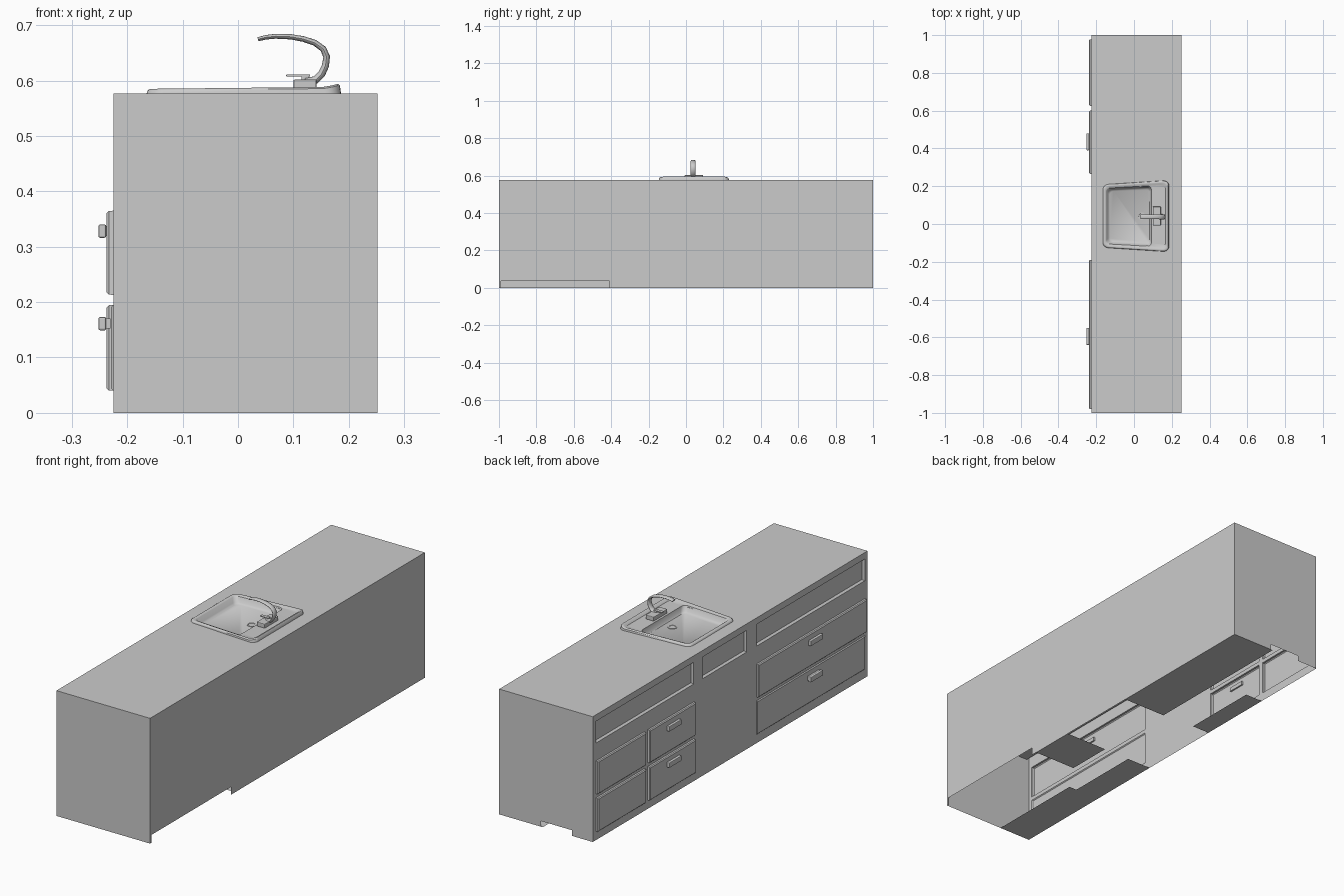
import bpy, bmesh, math
from mathutils import Vector

if "Cube" in bpy.data.objects:
    bpy.data.objects.remove(bpy.data.objects["Cube"])

X0, X1, TOP, SHELF = -0.225, 0.252, 0.577, 0.41
YC = 0.042  # sink and tap centre line


def finish(name, bm, smooth=False):
    me = bpy.data.meshes.new(name)
    bm.to_mesh(me)
    bm.free()
    ob = bpy.data.objects.new(name, me)
    bpy.context.collection.objects.link(ob)
    if smooth:
        bpy.ops.object.select_all(action='DESELECT')
        ob.select_set(True)
        bpy.context.view_layer.objects.active = ob
        bpy.ops.object.shade_smooth_by_angle(angle=math.radians(40))
    return ob


def sheets(name, polys):
    bm = bmesh.new()
    for p in polys:
        bm.faces.new([bm.verts.new(v) for v in p])
    return finish(name, bm)


def loft(name, loops, cap_start=True):
    bm = bmesh.new()
    rings = [[bm.verts.new(p) for p in lp] for lp in loops]
    n = len(rings[0])
    for a, b in zip(rings, rings[1:]):
        for i in range(n):
            j = (i + 1) % n
            bm.faces.new((a[i], a[j], b[j], b[i]))
    if cap_start:
        bm.faces.new(rings[0][::-1])
    bm.faces.new(rings[-1])
    if cap_start:
        bmesh.ops.recalc_face_normals(bm, faces=bm.faces)
    return finish(name, bm, True)


def box(name, x, y, z, bevel=0.0):
    bm = bmesh.new()
    bmesh.ops.create_cube(bm, size=1)
    for v in bm.verts:
        v.co = Vector([(r[0] + r[1]) / 2 + c * (r[1] - r[0]) for c, r in zip(v.co, (x, y, z))])
    if bevel:
        bmesh.ops.bevel(bm, geom=bm.edges[:], offset=bevel, segments=2, profile=0.5, affect='EDGES')
    return finish(name, bm)


# Drawer front: one sheet with raised lower drawers and recessed upper panels
ys = [-1, -0.98, -0.19, -0.12, 0.2, 0.265, 0.6, 0.625, 0.978, 1]
zs = [0, 0.04, 0.195, 0.213, 0.365, 0.447, 0.547, TOP]
bm = bmesh.new()
grid = [[bm.verts.new((X0, y, z)) for z in zs] for y in ys]
cells = {}
for i in range(len(ys) - 1):
    for k in range(len(zs) - 1):
        cells[i, k] = bm.faces.new((grid[i + 1][k], grid[i][k], grid[i][k + 1], grid[i + 1][k + 1]))
for col in (1, 5, 7):
    for row in (1, 3):
        for thick, depth in ((0.0005, 0.008), (0.004, 0.004)):
            bmesh.ops.inset_region(bm, faces=[cells[col, row]], thickness=thick, depth=depth, use_even_offset=True)
for cols in ((1,), (3,), (5, 6, 7)):
    bmesh.ops.inset_region(bm, faces=[cells[c, 5] for c in cols], thickness=0.006, depth=-0.01, use_even_offset=True)
finish("drawer_front", bm)

# Drawer handles
for y in (0.435, -0.595):
    for z in (0.161, 0.328):
        box("handle_neck", (-0.242, -0.23), (y - 0.04, y + 0.04), (z - 0.009, z + 0.009))
        box("handle_grip", (-0.252, -0.238), (y - 0.045, y + 0.045), (z - 0.012, z + 0.012), 0.003)

# Cabinet back and ends, with low cut-outs along the floor
sheets("cabinet_walls", [
    [(X1, -1, 0), (X1, -0.99, 0), (X1, -0.99, 0.036), (X1, -0.41, 0.036),
     (X1, -0.41, 0), (X1, 1, 0), (X1, 1, TOP), (X1, -1, TOP)],
    [(X0, -1, 0), (X1, -1, 0), (X1, -1, TOP), (X0, -1, TOP)],
    [(X1, 1, 0), (0.04, 1, 0), (0.04, 1, 0.026), (-0.118, 1, 0.026),
     (-0.118, 1, 0), (X0, 1, 0), (X0, 1, TOP), (X1, 1, TOP)]])


def plate(x0, x1, y0, y1, z):
    return [(x0, y0, z), (x0, y1, z), (x1, y1, z), (x1, y0, z)]


# Partial floor and the underside of the counter block
sheets("floor_panels", [plate(X0, -0.06, -1, -0.52, 0), plate(X0, -0.1, -0.52, -0.16, 0),
                        plate(0.035, X1, -0.38, -0.16, 0), plate(0.03, X1, 0.24, 1, 0),
                        plate(X0, -0.135, 0.25, 0.62, 0)])
sheets("counter_underside", [plate(X0 + 0.012, X1, -1, 1, SHELF)])

# Countertop with an opening under the sink
hx0, hx1, hy0, hy1 = -0.153, 0.12, -0.113, 0.197
sheets("countertop", [p[::-1] for p in (
    plate(X0, X1, -1, hy0, TOP), plate(X0, X1, hy1, 1, TOP),
    plate(X0, hx0, hy0, hy1, TOP), plate(hx1, X1, hy0, hy1, TOP))])


# Sink: nested rounded outlines, tapering towards the front
def outline(x0, x1, half, r, zf, steps=6):
    pts = []
    for cx, sy, a0 in ((x1 - r, 1, 0), (x0 + r, 1, 90), (x0 + r, -1, 180), (x1 - r, -1, 270)):
        for s in range(steps + 1):
            a = math.radians(a0 + 90 * s / steps)
            x = cx + r * math.cos(a)
            y = sy * (half - r) + r * math.sin(a)
            pts.append((x, YC + y * (0.943 + 0.34 * x), zf(x)))
    return pts


def rim(x):
    t = min(1, max(0, (x - 0.14) / 0.04))
    return 0.585 + 0.0086 * (x + 0.165) + 0.006 * t * t


loft("sink", [
    outline(-0.165, 0.186, 0.188, 0.03, lambda x: TOP),
    outline(-0.163, 0.184, 0.187, 0.03, lambda x: rim(x) - 0.003),
    outline(-0.159, 0.181, 0.183, 0.028, rim),
    outline(-0.154, 0.173, 0.176, 0.026, rim),
    outline(-0.149, 0.166, 0.168, 0.024, lambda x: 0.583),
    outline(-0.147, 0.092, 0.165, 0.022, lambda x: 0.582),
    outline(-0.138, 0.088, 0.155, 0.022, lambda x: 0.56),
    outline(-0.128, 0.082, 0.146, 0.02, lambda x: 0.553)], cap_start=False)

# Drain
ring = lambda r, z: [(0.04 + r * math.cos(i * math.pi / 12), YC + r * math.sin(i * math.pi / 12), z) for i in range(24)]
loft("drain", [ring(0.02, 0.5525), ring(0.02, 0.555), ring(0.015, 0.555), ring(0.014, 0.5535)])

# Tap base, lever and lever stem
box("tap_base", (0.1, 0.142), (YC - 0.05, YC + 0.05), (0.582, 0.602), 0.003)
box("lever_stem", (0.115, 0.128), (YC - 0.008, YC + 0.008), (0.6, 0.609))
box("lever", (0.087, 0.13), (YC - 0.008, YC + 0.008), (0.607, 0.611), 0.001)

# Tap spout: ellipses swept along a curved path
path = [(0.122, 0.597), (0.14, 0.601), (0.151, 0.612), (0.158, 0.627), (0.16, 0.643), (0.154, 0.657),
        (0.139, 0.668), (0.118, 0.675), (0.095, 0.679), (0.068, 0.680), (0.05, 0.678), (0.036, 0.6745)]
loops = []
for i, (x, z) in enumerate(path):
    a, b = path[max(i - 1, 0)], path[min(i + 1, len(path) - 1)]
    t = Vector((b[0] - a[0], b[1] - a[1])).normalized()
    f = i / (len(path) - 1)
    h, w = 0.0075 - 0.0038 * f, 0.014 - 0.002 * f
    loops.append([(x - t.y * h * math.cos(q), YC - 0.004 + w * math.sin(q), z + t.x * h * math.cos(q))
                  for q in [k * math.pi / 8 for k in range(16)]])
loft("tap_spout", loops)
